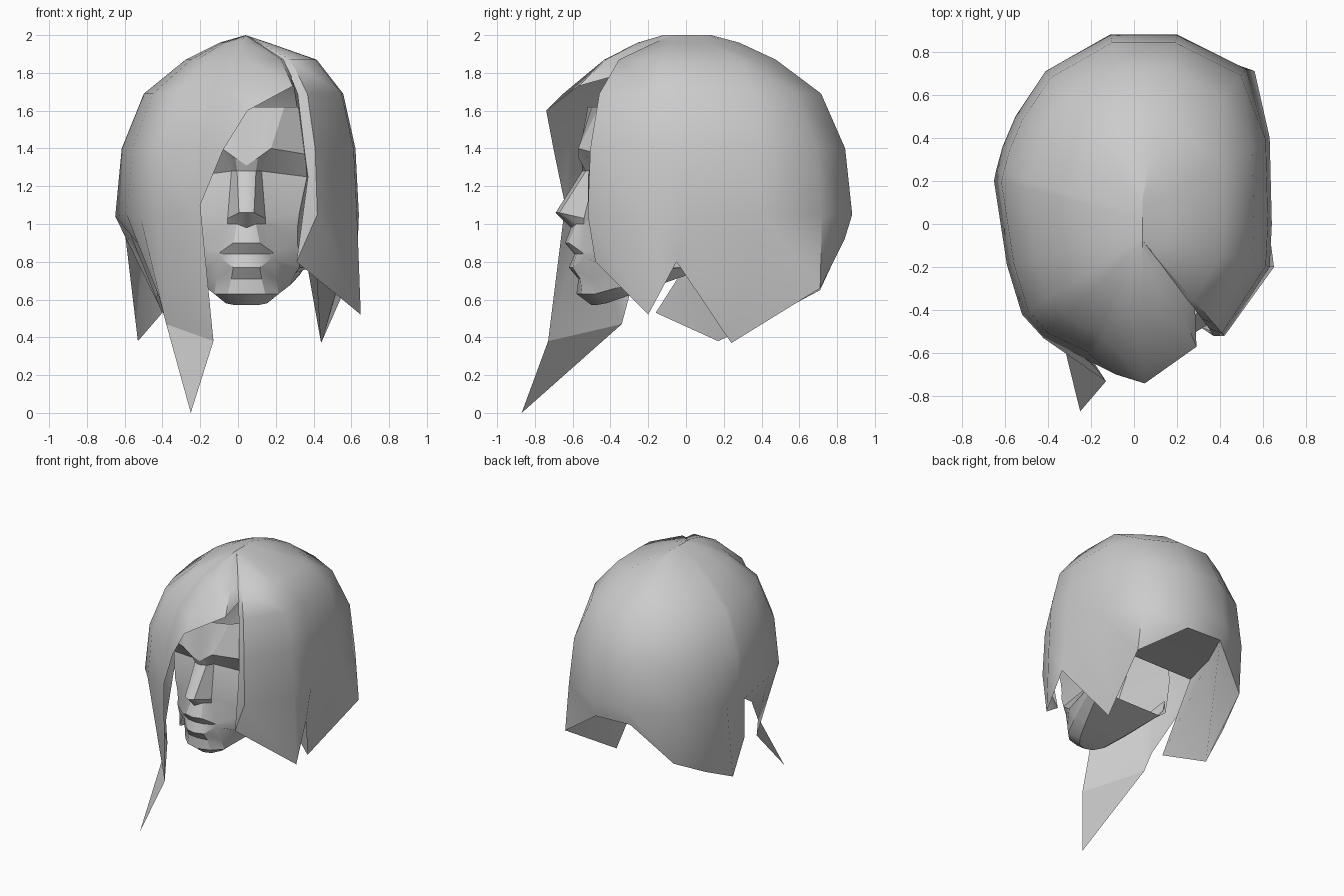
import bpy, bmesh, math

cube = bpy.data.objects.get("Cube")
if cube:
    bpy.data.objects.remove(cube, do_unlink=True)

grey = bpy.data.materials.new("plain_grey")
grey.use_nodes = True
shade = (0.6, 0.6, 0.6, 1)
grey.diffuse_color = shade
grey.node_tree.nodes["Principled BSDF"].inputs["Base Color"].default_value = shade


def build_grid(name, rows, closed, flip, angle):
    """Skin rows of points with faces, welding rows that meet."""
    bm = bmesh.new()
    grid = [[bm.verts.new(p) for p in row] for row in rows]
    for upper, lower in zip(grid, grid[1:]):
        count = len(upper)
        for i in range(count if closed else count - 1):
            j = (i + 1) % count
            face = [upper[i], lower[i], lower[j], upper[j]]
            bm.faces.new(face[::-1] if flip else face)
    bmesh.ops.remove_doubles(bm, verts=bm.verts[:], dist=0.001)
    mesh = bpy.data.meshes.new(name)
    bm.to_mesh(mesh)
    bm.free()
    mesh.materials.append(grey)
    obj = bpy.data.objects.new(name, mesh)
    bpy.context.collection.objects.link(obj)
    bpy.ops.object.select_all(action='DESELECT')
    bpy.context.view_layer.objects.active = obj
    obj.select_set(True)
    bpy.ops.object.shade_smooth_by_angle(angle=math.radians(angle))
    return obj


# Corners shared by the hair, the strand tip and the hair lining
strand_front = (-0.13, -0.73, 0.38)
strand_rear = (-0.38, -0.34, 0.47)
strand_tip = (-0.25, -0.87, 0)
right_inner = (-0.4, -0.16, 0.53)
right_tip = (-0.53, 0.17, 0.38)
right_corner = (-0.39, 0.71, 0.65)
right_nape = (-0.1, 0.84, 0.93)
left_nape = (0.2, 0.84, 0.92)
left_corner = (0.56, 0.71, 0.66)
left_tip = (0.44, 0.24, 0.37)

# Hair: each lock has its widest plan position and the point where it ends
locks = [
    ((0.05, -0.8), (0.05, -0.74, 1.6)),       # fringe
    ((-0.1, -0.74), (-0.08, -0.7, 1.39)),
    ((-0.2, -0.65), (-0.2, -0.64, 1.1)),
    ((-0.23, -0.62), strand_front),
    ((-0.42, -0.53), strand_rear),
    ((-0.52, -0.42), (-0.42, -0.3, 0.62)),
    ((-0.59, -0.19), (-0.49, -0.12, 0.85)),
    ((-0.65, 0.2), (-0.65, 0.2, 1.04)),       # slit in the right side
    ((-0.64, 0.25), right_inner),
    ((-0.61, 0.36), right_tip),
    ((-0.55, 0.5), (-0.47, 0.43, 0.5)),
    ((-0.41, 0.71), right_corner),
    ((-0.11, 0.88), right_nape),              # raised nape
    ((0.2, 0.88), left_nape),
    ((0.52, 0.72), left_corner),
    ((0.63, 0.4), left_tip),
    ((0.64, 0), (0.63, -0.05, 0.8)),          # notch in the left side
    ((0.63, -0.2), (0.65, -0.2, 0.52)),
    ((0.42, -0.52), (0.31, -0.48, 0.8)),      # left front edge
    ((0.36, -0.5), (0.37, -0.52, 1.25)),
    ((0.4, -0.25), (0.27, -0.04, 1.88)),      # parting
    ((0.34, -0.62), (0.29, -0.57, 1.73)),
]
# Height and outward spread of the dome
dome = [(2, 0), (1.96, 0.2), (1.87, 0.46), (1.69, 0.78), (1.4, 0.95), (1.05, 1)]


def lock_point(plan, end, z, spread):
    if z < end[2] + 0.03:
        return end
    # The left side puffs out more than the rest below the parting
    if z < 1.9 and plan[0] - 0.3 * plan[1] > 0.38:
        spread **= 0.6
    start = (0.04, 0.15 * plan[1])
    return tuple(a + (b - a) * spread for a, b in zip(start, plan)) + (z,)


hair_rows = [[lock_point(p, e, z, s) for p, e in locks] for z, s in dome]
hair_rows.append([e for p, e in locks])
build_grid("hair", hair_rows, True, True, 50)
build_grid("strand_tip", [[strand_front, strand_rear], [strand_tip] * 2], False, True, 30)

# Lining: inner walls of both side locks, joined by a roof above the nape
lining_rows = [
    [right_inner, right_tip, right_corner],
    [(-0.4, 0.15, 1.02), (-0.28, 0.5, 0.98), right_nape],
    [(0.4, 0.15, 1.02), (0.36, 0.5, 0.98), left_nape],
    [(0.37, 0.05, 0.76), left_tip, left_corner],
]
build_grid("hair_lining", lining_rows, False, False, 30)

# Face: half cross-sections from forehead to jaw, as offset, depth, height shift
sections = [
    (1.62, (0, -0.52), (0.1, -0.5), (0.2, -0.46), (0.3, -0.36), (0.36, -0.05)),
    (1.4, (0, -0.55, -0.09), (0.06, -0.57, -0.05), (0.13, -0.57),
     (0.31, -0.46, -0.03), (0.38, -0.05)),
    (1.28, (0, -0.55), (0.05, -0.53), (0.08, -0.48), (0.32, -0.41, -0.03), (0.39, -0.05)),
    (1.06, (0, -0.69), (0.04, -0.67), (0.1, -0.54, -0.03), (0.28, -0.45), (0.38, 0)),
    (0.98, (0, -0.61), (0.05, -0.58, 0.02), (0.1, -0.54, 0.02), (0.27, -0.44), (0.37, 0)),
    (0.9, (0, -0.64), (0.07, -0.62), (0.14, -0.55, -0.05), (0.27, -0.43), (0.36, 0)),
    (0.84, (0, -0.59), (0.07, -0.58), (0.14, -0.54), (0.28, -0.42), (0.35, 0)),
    (0.77, (0, -0.62), (0.07, -0.6), (0.14, -0.54, 0.05), (0.28, -0.4), (0.34, 0)),
    (0.71, (0, -0.57), (0.08, -0.56), (0.16, -0.5), (0.26, -0.36), (0.33, 0)),
    (0.63, (0, -0.58), (0.1, -0.55), (0.17, -0.48), (0.23, -0.32), (0.32, 0)),
    (0.57, (0, -0.5), (0.06, -0.48), (0.11, -0.42), (0.17, -0.28), (0.28, 0)),
]
face_rows = []
for z, *points in sections:
    lift = 0.35 if z < 0.75 else 0
    face_rows.append([(x, y, z + sum(shift) + lift * max(0, y + 0.45))
                      for x, y, *shift in points])
# Underside of the jaw runs in to the middle
face_rows.append([(0, y, z) for x, y, z in face_rows[-1]])
face = build_grid("face", face_rows, False, False, 25)
face.location.x = 0.045
mirror = face.modifiers.new("mirror", 'MIRROR')
mirror.use_clip = True
